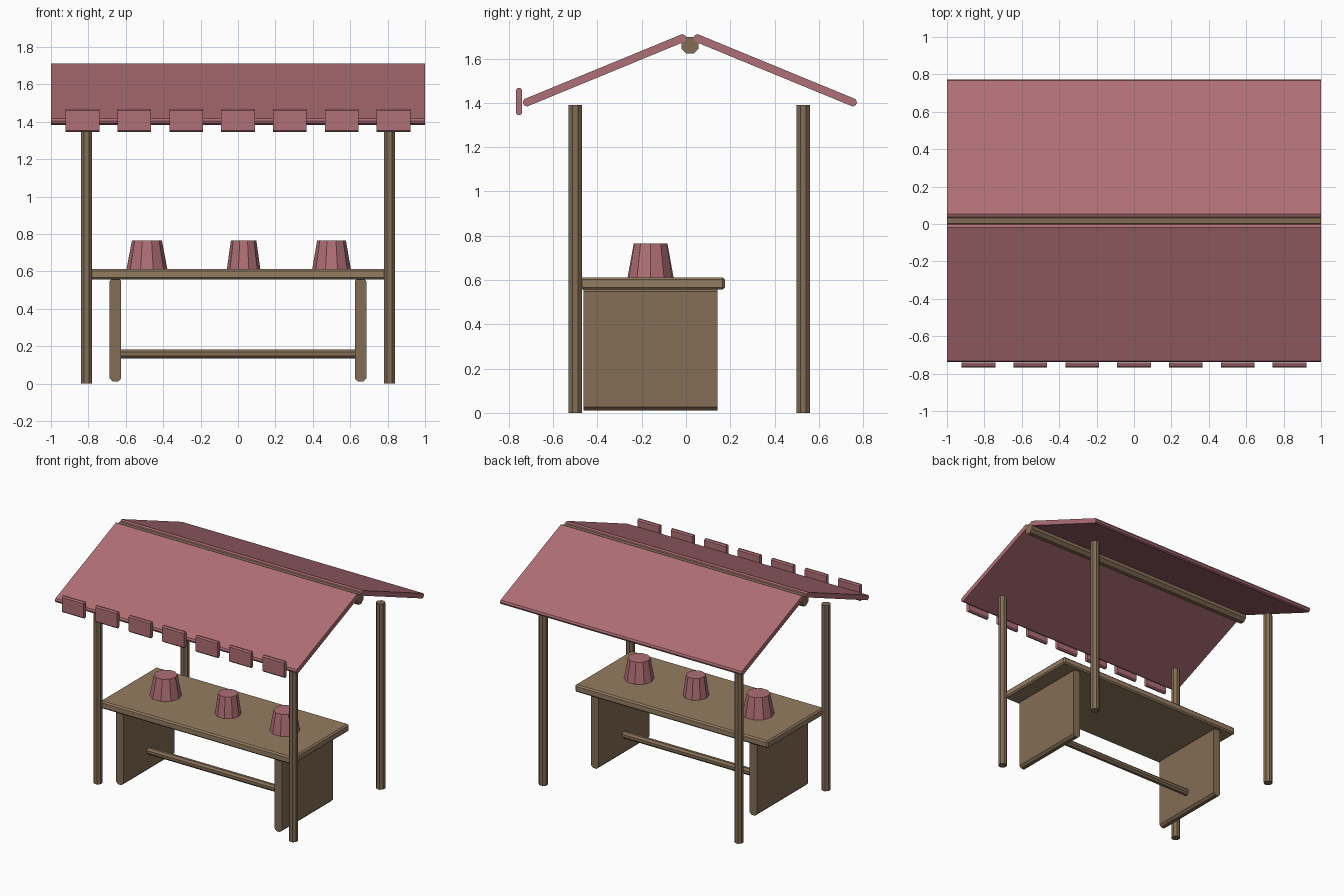
import bpy
import bmesh
from math import pi, sin, cos
from mathutils import Vector

if "Cube" in bpy.data.objects:
    bpy.data.objects.remove(bpy.data.objects["Cube"])


def material(name, color):
    m = bpy.data.materials.new(name)
    m.diffuse_color = color
    m.use_nodes = True
    m.node_tree.nodes["Principled BSDF"].inputs["Base Color"].default_value = m.diffuse_color
    return m


WOOD = material("wood", (0.23, 0.155, 0.09, 1))
LIGHT_WOOD = material("counter_wood", (0.30, 0.205, 0.12, 1))
CLOTH = material("cloth", (0.43, 0.16, 0.18, 1))


def finish(name, bm, mat):
    bmesh.ops.recalc_face_normals(bm, faces=bm.faces)
    me = bpy.data.meshes.new(name)
    bm.to_mesh(me)
    bm.free()
    me.materials.append(mat)
    ob = bpy.data.objects.new(name, me)
    bpy.context.collection.objects.link(ob)
    return ob


def loft(name, rings, mat):
    """Skin two matching rings of points and cap both ends."""
    bm = bmesh.new()
    a, b = [[bm.verts.new(p) for p in ring] for ring in rings]
    n = len(a)
    for i in range(n):
        j = (i + 1) % n
        bm.faces.new((a[i], a[j], b[j], b[i]))
    bm.faces.new(a)
    bm.faces.new(b)
    return finish(name, bm, mat)


def prism(name, pts, axis, lo, hi, mat):
    """Extrude a 2D outline along the x, y or z axis."""
    place = {"x": lambda u, v, d: (d, u, v),
             "y": lambda u, v, d: (u, d, v),
             "z": lambda u, v, d: (u, v, d)}[axis]
    return loft(name, [[place(u, v, d) for u, v in pts] for d in (lo, hi)], mat)


def ngon(u, v, r, n=8, phase=0.5):
    return [(u + r * cos(2 * pi * (i + phase) / n),
             v + r * sin(2 * pi * (i + phase) / n)) for i in range(n)]


def plank(p, q, t, c):
    """Bar outline from p to q, half thickness t, corners cut by c."""
    p, q = Vector(p), Vector(q)
    d = (q - p).normalized()
    n = Vector((-d.y, d.x))
    return [tuple(v) for v in (
        p + n * t + d * c, p + n * (t - c), p - n * (t - c), p - n * t + d * c,
        q - n * t - d * c, q - n * (t - c), q + n * (t - c), q + n * t - d * c)]


# Four corner posts
for x, sx in ((-0.81, "left"), (0.81, "right")):
    for y, sy in ((-0.5, "front"), (0.53, "back")):
        prism(f"{sy}_{sx}_post", ngon(x, y, 0.0325), "z", 0, 1.39, WOOD)

# Pitched canopy and its ridge beam
RIDGE = 0.0175
for s, side in ((-1, "front"), (1, "back")):
    prism(f"{side}_canopy_panel",
          plank((RIDGE + s * 0.018, 1.698), (RIDGE + s * 0.752, 1.396), 0.018, 0.011),
          "x", -1, 1, CLOTH)
prism("ridge_beam", ngon(RIDGE, 1.66, 0.041), "x", -1, 1, WOOD)

# Hanging flaps along the front edge
for i in range(7):
    x = (i - 3) * 0.277
    prism(f"canopy_flap_{i + 1}", plank((-0.754, 1.345), (-0.754, 1.468), 0.0145, 0.009),
          "x", x - 0.09, x + 0.09, CLOTH)

# Counter top with chamfered edges
bm = bmesh.new()
bmesh.ops.create_cube(bm, size=1)
for v in bm.verts:
    v.co = Vector((v.co.x * 1.60, v.co.y * 0.67 - 0.16, v.co.z * 0.055 + 0.5845))
bmesh.ops.bevel(bm, geom=bm.edges[:], offset=0.01, segments=1, affect="EDGES")
finish("counter_top", bm, LIGHT_WOOD)

# Side panels and stretcher under the counter
for x, side in ((-0.656, "left"), (0.656, "right")):
    prism(f"{side}_counter_leg", plank((x, 0.01), (x, 0.565), 0.03, 0.016),
          "y", -0.462, 0.142, WOOD)
prism("stretcher", ngon(-0.16, 0.158, 0.026), "x", -0.64, 0.64, WOOD)

# Tapered goods on the counter
for i, (x, r0, r1) in enumerate(((-0.487, 0.11, 0.08), (0.03, 0.09, 0.068),
                                 (0.5, 0.104, 0.077))):
    rings = [[(u, v, z) for u, v in ngon(x, -0.16, r, 10, 0)]
             for r, z in ((r0, 0.608), (r1, 0.765))]
    loft(f"tapered_pot_{i + 1}", rings, CLOTH)
